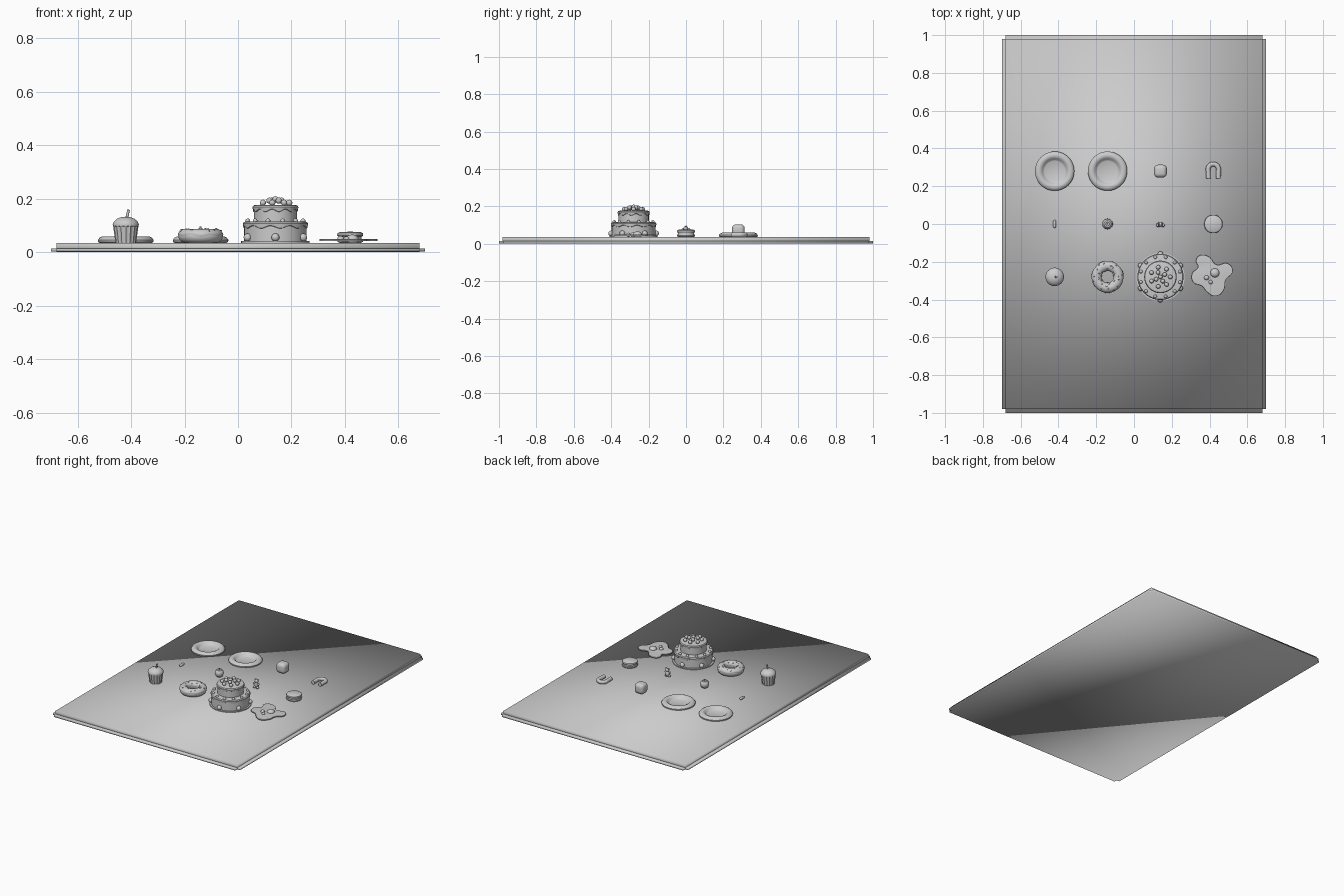
import bpy, bmesh, math
from math import sin, cos, pi, tau, radians
from mathutils import Matrix, Vector

if "Cube" in bpy.data.objects:
    bpy.data.objects.remove(bpy.data.objects["Cube"], do_unlink=True)

GREY = (0.6, 0.6, 0.6, 1)
mat = bpy.data.materials.new("plain grey")
mat.use_nodes = True
mat.diffuse_color = GREY
mat.node_tree.nodes["Principled BSDF"].inputs["Base Color"].default_value = GREY

TOP = 0.035                      # height of the board's upper face
COLS = (-0.42, -0.14, 0.14, 0.42)
ROWS = (0.28, 0.0, -0.28)


def spot(col, row, z=TOP):
    return Vector((COLS[col], ROWS[row], z))


def finish(name, bm, at=(0, 0, 0), sharp=40):
    """Turn a bmesh into a smooth object with sharp edges kept."""
    bmesh.ops.remove_doubles(bm, verts=bm.verts, dist=0.00005)
    bmesh.ops.recalc_face_normals(bm, faces=bm.faces)
    for f in bm.faces:
        f.smooth = True
    mesh = bpy.data.meshes.new(name)
    bm.to_mesh(mesh)
    bm.free()
    if sharp:
        mesh.set_sharp_from_angle(angle=radians(sharp))
    mesh.materials.append(mat)
    obj = bpy.data.objects.new(name, mesh)
    obj.location = at
    bpy.context.collection.objects.link(obj)
    return obj


def box(name, size, at, sharp=None):
    bm = bmesh.new()
    bmesh.ops.create_cube(bm, size=1, matrix=Matrix.Diagonal((*size, 1)))
    return finish(name, bm, at, sharp)


def surface(name, at, n, m, point, sharp=40):
    """Sweep rings of n points; point(angle, j) gives radius and height."""
    bm = bmesh.new()
    rings = []
    for j in range(m):
        ring = []
        for i in range(n):
            a = tau * i / n
            r, z = point(a, j)
            ring.append(bm.verts.new((r * cos(a), r * sin(a), z)))
        rings.append(ring)
    for low, high in zip(rings, rings[1:]):
        for i in range(n):
            k = (i + 1) % n
            bm.faces.new((low[i], low[k], high[k], high[i]))
    return finish(name, bm, at, sharp)


def lathe(name, at, profile, n=40):
    return surface(name, at, n, len(profile), lambda a, j: profile[j])


def balls(name, at, items, seg=16):
    """Ellipsoids in one object; each item is (position, radius or radii)."""
    bm = bmesh.new()
    for pos, r in items:
        radii = r if isinstance(r, tuple) else (r, r, r)
        m = Matrix.Translation(pos) @ Matrix.Diagonal((*radii, 1))
        bmesh.ops.create_uvsphere(bm, u_segments=seg, v_segments=seg // 2 + 2,
                                  radius=1, matrix=m)
    return finish(name, bm, at, None)


def ring(count, radius, z, turn=0.0):
    return [(radius * cos(tau * i / count + turn),
             radius * sin(tau * i / count + turn), z) for i in range(count)]


def curve(name, at, points, cyclic=False, **settings):
    """Smooth curve turned into a mesh."""
    data = bpy.data.curves.new(name, "CURVE")
    for key, value in settings.items():
        setattr(data, key, value)
    s = data.splines.new("BEZIER")
    s.bezier_points.add(len(points) - 1)
    for bp, p in zip(s.bezier_points, points):
        bp.co = (*p, 0)
        bp.handle_left_type = bp.handle_right_type = "AUTO"
    s.use_cyclic_u = cyclic
    obj = bpy.data.objects.new(name, data)
    obj.location = at
    bpy.context.collection.objects.link(obj)
    mesh = bpy.data.meshes.new_from_object(
        obj.evaluated_get(bpy.context.evaluated_depsgraph_get()))
    bpy.data.objects.remove(obj, do_unlink=True)
    bm = bmesh.new()
    bm.from_mesh(mesh)
    bpy.data.meshes.remove(mesh)
    return finish(name, bm, at)


# Board with a thin lip on all four sides
box("board", (1.36, 1.96, TOP), (0, 0, TOP / 2))
box("side_lip", (1.4, 1.958, 0.012), (0, 0, 0.008))
box("end_lip", (1.358, 2.0, 0.0118), (0, 0, 0.008))

# Two plates
plate = [(0, .004), (.054, .004), (.06, .007), (.068, .018), (.077, .023),
         (.088, .024), (.098, .019), (.104, .011), (.103, .003), (.097, 0)]
for col, side in ((0, "right"), (1, "left")):
    lathe(side + "_plate", spot(col, 0), plate, 48)

# Marshmallow: rounded cube
bm = bmesh.new()
bmesh.ops.create_cube(bm, size=0.068)
bmesh.ops.bevel(bm, geom=bm.edges[:], offset=0.022, segments=5, profile=0.5,
                affect="EDGES")
finish("marshmallow", bm, spot(2, 0, TOP + .035), None)

# Gummy arch lying flat
arch = [(-.026, -.04), (-.027, -.01)]
arch += [(.027 * cos(a), .01 + .027 * sin(a))
         for a in (pi * .85, pi * .5, pi * .15)]
arch += [(.027, -.01), (.026, -.04)]
curve("gummy_arch", spot(3, 0, TOP + .013), arch, dimensions="3D",
      bevel_depth=.0125, bevel_resolution=4, use_fill_caps=True)

# Loose sprinkle: small capsule
cap = [(.008 * sin(t * pi / 8), -.013 - .008 * cos(t * pi / 8))
       for t in range(5)]
cap += [(r, -z) for r, z in reversed(cap)]
lathe("sprinkle", spot(0, 1, TOP + .008), cap, 16).rotation_euler.x = pi / 2

# Cherry with a dimple and short stem
cherry = [(0, 0), (.012, .002), (.022, .01), (.028, .025), (.026, .04),
          (.018, .049), (.01, .05), (.004, .046), (0, .045)]
lathe("cherry", spot(1, 1), cherry, 28)
lathe("cherry_stem", spot(1, 1), [(.003, .044), (.004, .06), (0, .061)], 10)

# Gummy bear
bear = [((0, 0, .023), (.015, .012, .019)), ((0, -.001, .047), .0125),
        ((0, -.012, .045), .005)]
for s in (-1, 1):
    bear += [((s * .009, 0, .058), .005),
             ((s * .016, -.006, .03), (.007, .009, .006)),
             ((s * .011, -.006, .007), (.008, .011, .007))]
balls("gummy_bear", spot(2, 1), bear)

# Macaron: two shells and a filling
shell = [(0, 0), (.04, 0), (.047, .004), (.049, .01), (.047, .014),
         (.043, .015), (.043, .024), (.047, .025), (.049, .029),
         (.047, .036), (.04, .04), (0, .042)]
lathe("macaron", spot(3, 1), shell)

# Cupcake: pleated wrapper, domed top, candle
cup = [(0, 0), (.037, 0), (.046, .064), (.04, .066)]
surface("cupcake_wrapper", spot(0, 2), 64, 4,
        lambda a, j: (cup[j][0] + (.0016 * cos(16 * a) if j in (1, 2) else 0),
                      cup[j][1]))
dome = [(.04, .06), (.048, .063), (.049, .07), (.044, .08), (.033, .09),
        (.018, .096), (0, .098)]
lathe("cupcake_top", spot(0, 2), dome, 32)
candle = lathe("cupcake_candle", spot(0, 2, TOP + .092) + Vector((.004, 0, 0)),
               [(.005, 0), (.005, .032), (0, .033)], 12)
candle.rotation_euler.y = 0.2

# Doughnut: dough, wavy icing, sprinkles
MID, THICK = 0.058, 0.025


def dough(a, j):
    t = tau * j / 20
    return MID + THICK * cos(t), THICK * sin(t)


def icing(a, j):
    drip = .12 * sin(7 * a) + .08 * sin(4 * a + 1)
    t = -drip + (pi + 2 * drip) * j / 12
    r = THICK + (.0025 if 0 < j < 12 else -.001)
    return MID + r * cos(t), r * sin(t)


center = spot(1, 2, TOP + THICK)
surface("doughnut", center, 48, 21, dough)
surface("doughnut_icing", center, 56, 13, icing, 60)
bits = []
for i in range(26):
    a, t = i * 2.4, pi / 2 + .8 * sin(i * 1.7)
    r = MID + .0275 * cos(t)
    bits.append(((r * cos(a), r * sin(a), .0275 * sin(t)),
                 (.005, .003, .0025) if i % 2 else (.003, .005, .0025)))
balls("doughnut_sprinkles", center, bits, 8)

# Two-tier cake with overhanging icing
cake = spot(2, 2)
lathe("cake_board", cake, [(0, 0), (.128, 0), (.128, .006), (0, .006)], 48)


def tier(name, r, low, high):
    lathe(name, cake, [(0, low), (r - .003, low), (r - .003, high - .008),
                       (0, high - .008)], 48)

    def cover(a, j):
        edge = high - .022 + .005 * sin(10 * a)
        return ((r - .004, edge), (r, edge + .002), (r + .002, high - .008),
                (r - .002, high - .002), (r - .01, high), (0, high))[j]
    surface(name + "_icing", cake, 80, 6, cover)


tier("lower_tier", .12, .004, .08)
tier("upper_tier", .084, .078, .142)
balls("cake_large_beads", cake, [(p, .015) for p in ring(6, .12, .02, pi / 6)])
balls("cake_small_beads", cake, [(p, .009) for p in ring(12, .107, .082, .26)])
berries = ring(7, .052, .15) + ring(4, .026, .158, .5) + [(0, 0, .163)]
balls("cake_berries", cake, [(p, .0115) for p in berries])

# Fried egg: thin wavy white and yolks
outline = [(-.073, .111), (-.026, .106), (.016, .063), (.075, .069),
           (.101, .032), (.064, -.016), (.053, -.069), (.011, -.1),
           (-.031, -.079), (-.058, -.048), (-.105, -.026), (-.111, .016),
           (-.079, .053), (-.09, .085)]
curve("egg_white", spot(3, 2, TOP + .01), outline, True, dimensions="2D",
      fill_mode="BOTH", extrude=.002, bevel_depth=.002)
balls("egg_yolks", spot(3, 2, TOP + .013),
      [((.008, .021, 0), (.024, .024, .018)), ((-.036, -.004, 0), .013),
       ((-.014, -.028, 0), .011)])
